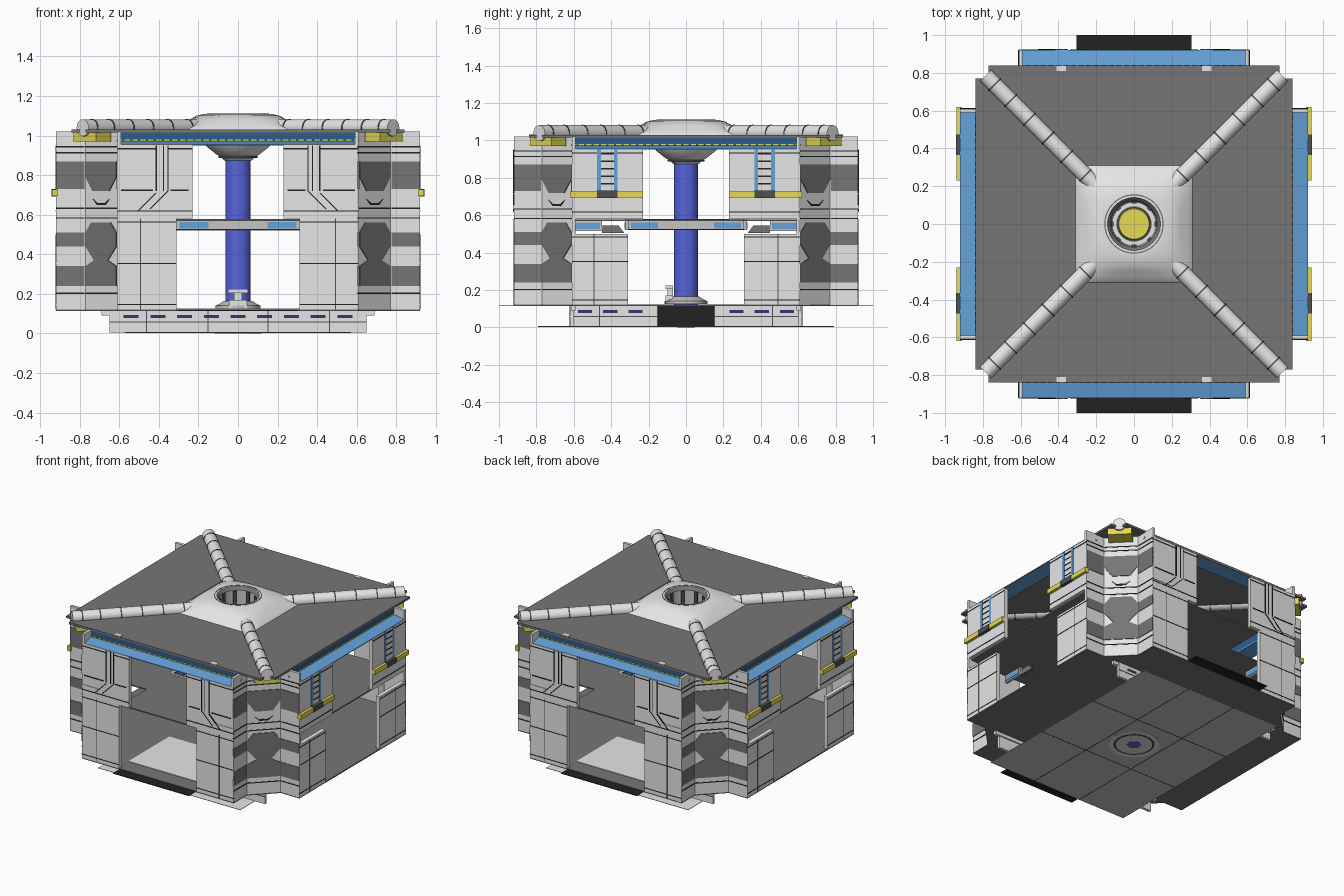
import bpy, bmesh, math
from mathutils import Matrix, Vector

if "Cube" in bpy.data.objects:
    bpy.data.objects.remove(bpy.data.objects["Cube"])


def material(name, r, g, b):
    m = bpy.data.materials.new(name)
    m.use_nodes = True
    m.diffuse_color = (r, g, b, 1)
    m.node_tree.nodes["Principled BSDF"].inputs["Base Color"].default_value = (r, g, b, 1)
    return m


LIGHT = material("light grey", .79, .79, .79)
MID = material("mid grey", .56, .56, .56)
ROOF = material("roof grey", .18, .18, .18)
DARK = material("dark grey", .08, .08, .08)
BLACK = material("black", .016, .016, .016)
SKY = material("sky blue", .13, .36, .7)
NAVY = material("navy blue", .03, .11, .27)
INDIGO = material("indigo", .035, .035, .16)
COLUMN = material("column blue", .095, .13, .72)
YELLOW = material("yellow", .82, .72, .09)

FRONT, SIDE, ALL, CORNER = [0, 180], [90, 270], [0, 90, 180, 270], [45, 135, 225, 315]


def finish(name, bm, mat, smooth=False):
    bmesh.ops.recalc_face_normals(bm, faces=bm.faces)
    me = bpy.data.meshes.new(name)
    bm.to_mesh(me)
    bm.free()
    me.materials.append(mat)
    ob = bpy.data.objects.new(name, me)
    bpy.context.collection.objects.link(ob)
    if smooth:
        bpy.ops.object.select_all(action='DESELECT')
        ob.select_set(True)
        bpy.context.view_layer.objects.active = ob
        bpy.ops.object.shade_smooth_by_angle(angle=math.radians(35))
    return ob


def extrude(name, pts, lo, hi, mat, turns, axis="d", mirror=False):
    """Prism in a wall frame: u along the wall, d outward, z up."""
    place = {"d": lambda a, b, t: (a, -t, b),
             "z": lambda a, b, t: (a, -b, t),
             "u": lambda a, b, t: (t, -a, b)}[axis]
    bm = bmesh.new()
    for turn in turns:
        rot = Matrix.Rotation(math.radians(turn), 3, 'Z')
        for s in ((1, -1) if mirror else (1,)):
            ends = []
            for t in (lo, hi):
                cos = [Vector(place(a, b, t)) for a, b in pts]
                ends.append([bm.verts.new(rot @ Vector((c.x * s, c.y, c.z))) for c in cos])
            low, high = ends
            bm.faces.new(low)
            bm.faces.new(high)
            for i in range(len(pts)):
                j = (i + 1) % len(pts)
                bm.faces.new((low[i], low[j], high[j], high[i]))
    return finish(name, bm, mat)


def panel(name, u0, u1, z0, z1, d0, d1, mat, turns, mirror=False):
    return extrude(name, [(u0, z0), (u1, z0), (u1, z1), (u0, z1)], d0, d1, mat, turns, "d", mirror)


def slab(name, x, y, z0, z1, mat):
    return extrude(name, [(-x, -y), (x, -y), (x, y), (-x, y)], z0, z1, mat, [0], "z")


def loft(name, rings, mat, n=48, caps=True):
    """Stack of rings (half size, height, squareness exponent)."""
    bm = bmesh.new()
    loops = []
    for h, z, p in rings:
        loop = []
        for i in range(n):
            a = 2 * math.pi * (i + .5) / n
            c, s = math.cos(a), math.sin(a)
            r = h / (abs(c) ** p + abs(s) ** p) ** (1 / p)
            loop.append(bm.verts.new((r * c, r * s, z)))
        loops.append(loop)
    for a, b in zip(loops, loops[1:]):
        for i in range(n):
            j = (i + 1) % n
            bm.faces.new((a[i], a[j], b[j], b[i]))
    if caps:
        bm.faces.new(loops[0])
        bm.faces.new(loops[-1])
    return finish(name, bm, mat, True)


def rods(name, r, starts, length, z, mat):
    """Cylinders lying along the four diagonals."""
    bm = bmesh.new()
    for turn in CORNER:
        for s in starts:
            m = (Matrix.Rotation(math.radians(turn), 4, 'Z')
                 @ Matrix.Translation((s + length / 2, 0, z)) @ Matrix.Rotation(math.pi / 2, 4, 'Y'))
            bmesh.ops.create_cone(bm, cap_ends=True, segments=20, radius1=r, radius2=r,
                                  depth=length, matrix=m)
    return finish(name, bm, mat, True)


# Bottom plate with seams and a round port
slab("base_plate", .57, .79, .0055, .007, LIGHT)
slab("base_underside", .57, .79, .004, .0055, MID)
panel("underside_seam", -.57, .57, .003, .005, .26, .264, BLACK, FRONT)
panel("underside_cross_seam", -.79, .79, .003, .005, .19, .194, BLACK, SIDE)
for i, (r, mat) in enumerate(((.17, LIGHT), (.135, DARK), (.12, LIGHT), (.045, COLUMN))):
    loft("underside_ring", [(r, .003 - i * .001, 2), (r, .0045, 2)], mat)

# Plinth walls with hatches and painted dashes
for turns, w, d in ((FRONT, .65, .62), (SIDE, .6, .42)):
    panel("plinth_wall", -w, w, .005, .115, d - .02, d, LIGHT, turns)
    for i in range(5):
        u = .135 * i
        if turns is FRONT or i > 1:
            panel("plinth_dash", u - .038, u + .038, .078, .092, d, d + .003, INDIGO, turns, i > 0)
    panel("plinth_line", -w, w, .055, .06, d, d + .002, DARK, turns)
    for u in (.15, .46):
        panel("plinth_upright_line", u, u + .004, .007, .114, d, d + .002, DARK, turns, True)
panel("plinth_lip", -.69, .69, .09, .114, .59, .615, LIGHT, FRONT)
panel("side_hatch", -.15, .15, .005, .115, .41, .427, BLACK, SIDE)

# Floor with stepped corners, light walkways and end ramps
step = [(.61, .92), (.61, .77), (.77, .61), (.92, .61)]
outline = step + [(a, -b) for a, b in reversed(step)]
outline += [(-a, -b) for a, b in outline]
extrude("floor", outline, .114, .122, ROOF, [0], "z")
extrude("walkway", [(-.32, .33), (.32, .33), (.32, .8), (-.32, .8)], .12, .126, LIGHT, FRONT, "z")
panel("end_ramp", -.305, .305, .116, .12, .92, 1.0, BLACK, FRONT)

# Corner pillars: stepped shell with a chamfered middle face
shell = step + [(.92, .59), (.76, .59), (.59, .76), (.59, .92)]
extrude("corner_pillar", shell, .12, 1.02, LIGHT, ALL, "z")
for z0, z1 in ((.73, .87), (.44, .51), (.24, .34)):
    panel("pillar_band", .775, .92, z0, z1, .6, .614, ROOF, ALL, True)
C = .976
extrude("pillar_crest", [(-.11, .87), (.11, .87), (.11, .79), (.06, .72), (-.06, .72), (-.11, .79)],
        C - .01, C + .005, ROOF, CORNER)
extrude("pillar_emblem", [(-.07, .56), (.07, .56), (.11, .51), (.11, .44), (.05, .37), (.11, .34),
                          (.11, .24), (-.11, .24), (-.11, .34), (-.05, .37), (-.11, .44), (-.11, .51)],
        C - .01, C + .005, ROOF, CORNER)
for z in (.20, .58, .63, .91, .94):
    panel("chamfer_line", -.11, .11, z, z + .006, C - .01, C + .003, BLACK, CORNER)
    panel("flank_line", .775, .92, z, z + .006, .6, .613, BLACK, ALL, True)
extrude("chamfer_vent", [(-.06, .68), (-.03, .65), (.03, .65), (.06, .68), (.03, .66), (-.03, .66)],
        C - .01, C + .004, BLACK, CORNER)
panel("corner_lamp", -.08, .08, .97, 1.018, C + .01, C + .12, YELLOW, CORNER)

# Lower wall panels with seams
for turns, top in ((FRONT, .58), (SIDE, .5)):
    panel("lower_wall", .31, .61, .12, top, .89, .92, LIGHT, turns, True)
    for z in (.145, .35, top - .02):
        panel("lower_seam", .31, .61, z, z + .005, .91, .922, BLACK, turns, True)
    panel("lower_upright_seam", .49, .494, .12, top, .91, .922, DARK, turns, True)

# Upper wall panels
panel("upper_wall", .23, .61, .58, .955, .89, .92, LIGHT, ALL, True)
for z in (.615, .93):
    panel("upper_seam", .23, .61, z, z + .006, .91, .922, BLACK, ALL, True)
pipe = [(.35, .95), (.35, .72), (.44, .63), (.61, .63), (.61, .655), (.46, .655), (.415, .71), (.415, .95)]
extrude("conduit", pipe, .91, .924, LIGHT, FRONT, "d", True)
for u in (.35, .374, .41):
    panel("conduit_groove", u, u + .006, .72, .95, .92, .926, BLACK, FRONT, True)
for u, z in ((.35, .72), (.41, .71)):
    extrude("conduit_bend_groove", [(u, z), (u + .09, z - .09), (u + .098, z - .09), (u + .008, z)],
            .92, .926, BLACK, FRONT, "d", True)
for u0, u1 in ((.25, .34), (.43, .59)):
    panel("recess_line", u0, u1, .72, .727, .91, .923, BLACK, FRONT, True)

# Side ladders and ledges
panel("ledge", .23, .62, .695, .728, .91, .94, YELLOW, SIDE, True)
panel("ledge_pad", .365, .475, .693, .731, .91, .942, DARK, SIDE, True)
for u in (.365, .455):
    panel("ladder_rail", u, u + .02, .73, .95, .91, .923, SKY, SIDE, True)
for i in range(5):
    z = .765 + i * .04
    panel("ladder_rung", .38, .46, z, z + .007, .91, .922, BLACK, SIDE, True)

# Gallery deck halfway up, with a lit rim around the central opening
for turns, w in ((FRONT, .31), (SIDE, .605)):
    extrude("gallery_deck", [(-w, .90), (w, .90), (w, .31), (-w, .31)], .568, .577, ROOF, turns, "z")
panel("gallery_rim", -.31, .31, .52, .579, .305, .325, MID, ALL)
panel("gallery_light", .15, .295, .53, .562, .301, .329, SKY, ALL, True)
for z in (.522, .57):
    panel("gallery_line", -.31, .31, z, z + .005, .303, .327, BLACK, ALL)
panel("gallery_side_beam", .45, .605, .515, .568, .58, .6, MID, SIDE, True)
panel("gallery_side_light", .46, .6, .525, .558, .576, .604, SKY, SIDE, True)
extrude("gallery_brace", [(.33, .505), (.45, .505), (.45, .545), (.36, .545)], .58, .6, ROOF, SIDE, "d", True)

# Roof in four wedges around the well, with sloped trim and edge tabs
wedge = [(-.15, .15), (.15, .15), (.77, .77), (.77, .84), (-.77, .84), (-.77, .77)]
extrude("roof", wedge, 1.015, 1.03, ROOF, ALL, "z")
extrude("trim_upright", [(.80, .96), (.838, .96), (.838, 1.022), (.80, 1.022)], -.609, .609, NAVY, ALL, "u")
extrude("trim_slope", [(.80, .95), (.92, .95), (.92, .955), (.838, .972), (.80, .972)], -.609, .609, SKY, ALL, "u")
for i in range(31):
    u = -.6 + i * .04
    panel("trim_dash", u - .014, u + .014, .97, .981, .83, .841, YELLOW, ALL)
extrude("roof_tab", [(.36, .81), (.41, .81), (.41, .838), (.36, .838)], 1.028, 1.034, LIGHT, FRONT, "z", True)

# Roof pipes along the diagonals
rods("roof_pipe", .043, [.27], .84, 1.039, LIGHT)
rods("pipe_band", .045, [.36, .5, .64, .78, .92, 1.04], .008, 1.039, DARK)

# Dome with a deep open well and a yellow light at the bottom
loft("dome", [(.31, 1.03, 14), (.305, 1.037, 12), (.28, 1.052, 8), (.25, 1.078, 5), (.21, 1.1, 3),
              (.17, 1.11, 2), (.14, 1.11, 2)], LIGHT, caps=False)
loft("dome_line", [(.157, 1.109, 2), (.157, 1.112, 2), (.152, 1.112, 2), (.152, 1.109, 2)], DARK, caps=False)
loft("well_lip", [(.14, 1.11, 2), (.122, 1.09, 2)], ROOF, caps=False)
loft("well_wall", [(.122, 1.09, 2), (.115, .93, 2)], MID, caps=False)
loft("well_floor", [(.12, .925, 2), (.12, .93, 2)], LIGHT)
loft("well_groove", [(.093, .929, 2), (.093, .932, 2)], DARK)
loft("well_light", [(.085, .93, 2), (.08, .945, 2)], YELLOW)
panel("well_rib", -.012, .012, .93, 1.09, .108, .12, DARK, ALL + CORNER)

# Central column with flared ends
loft("column", [(.064, .12, 2), (.064, .9, 2)], COLUMN, 24)
loft("column_head", [(.07, .875, 2), (.085, .89, 2), (.11, .905, 2), (.16, .945, 2), (.2, 1.015, 2)],
     LIGHT, caps=False)
loft("head_band", [(.1, .886, 2), (.1, .896, 2)], DARK)
loft("column_foot", [(.115, .125, 2), (.115, .14, 2), (.085, .155, 2), (.07, .165, 2)], MID)

# Small console before the column
panel("console_base", -.045, .045, .125, .17, .07, .11, LIGHT, [0])
panel("console_post", -.02, .02, .17, .205, .07, .1, LIGHT, [0])
panel("console_top", -.05, .05, .205, .225, .07, .11, LIGHT, [0])
